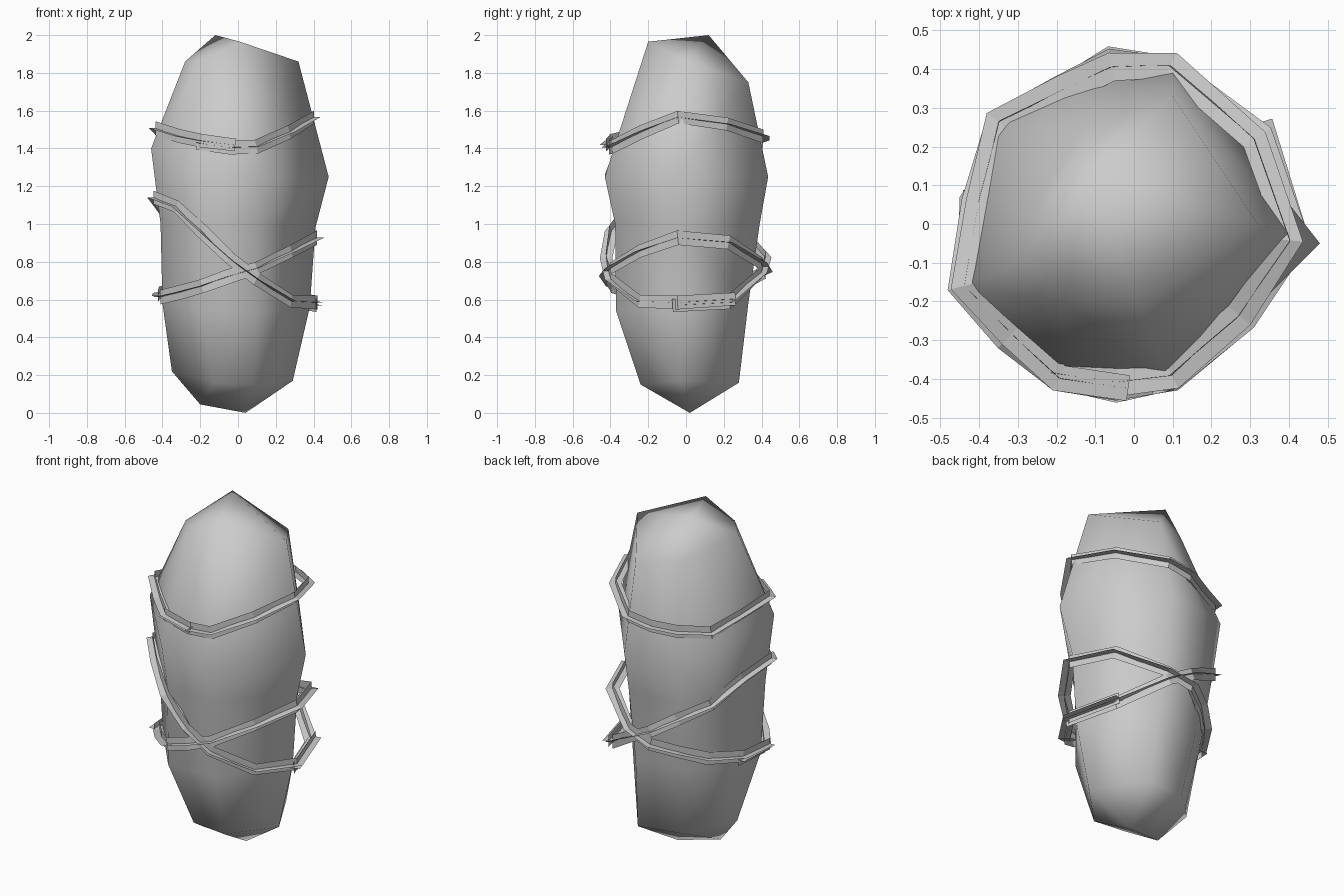
import bpy, bmesh, math, random
from mathutils import Vector
from mathutils.bvhtree import BVHTree

if "Cube" in bpy.data.objects:
    bpy.data.objects.remove(bpy.data.objects["Cube"])

random.seed(4)
stone = bpy.data.materials.new("grey stone")
stone.diffuse_color = (0.6, 0.6, 0.6, 1)
stone.use_nodes = True
stone.node_tree.nodes["Principled BSDF"].inputs["Base Color"].default_value = stone.diffuse_color


def finish(bm, name, angle):
    bmesh.ops.recalc_face_normals(bm, faces=bm.faces)
    mesh = bpy.data.meshes.new(name)
    bm.to_mesh(mesh)
    bm.free()
    mesh.materials.append(stone)
    ob = bpy.data.objects.new(name, mesh)
    bpy.context.collection.objects.link(ob)
    bpy.ops.object.select_all(action='DESELECT')
    ob.select_set(True)
    bpy.context.view_layer.objects.active = ob
    if angle:
        bpy.ops.object.shade_smooth_by_angle(angle=math.radians(angle))
    return ob


# Boulder: seven-cornered rings, bottom to top
rings = [
    [(.29, -.03, .17), (.12, .28, .16), (-.13, .24, .17), (-.26, .12, .2),
     (-.35, .02, .22), (-.13, -.23, .16), (.08, -.24, .15)],
    [(.38, -.03, .56), (.1, .33, .58), (-.2, .28, .58), (-.32, .17, .58),
     (-.40, -.13, .58), (-.2, -.37, .54), (.1, -.37, .54)],
    [(.41, -.03, .98), (.1, .39, 1.0), (-.2, .34, 1.0), (-.35, .24, 1.0),
     (-.41, -.16, 1.0), (-.2, -.375, 1.0), (.1, -.375, 1.0)],
    [(.48, -.05, 1.25), (.1, .435, 1.25), (-.2, .36, 1.28), (-.38, .27, 1.32),
     (-.46, -.17, 1.4), (-.2, -.43, 1.26), (.1, -.43, 1.25)],
    [(.32, 0, 1.86), (.1, .33, 1.75), (-.13, .24, 1.77), (-.24, .07, 1.85),
     (-.28, -.09, 1.86), (-.18, -.2, 1.87), (.01, -.2, 1.965)],
]
bm = bmesh.new()
loops = [[bm.verts.new(p) for p in ring] for ring in rings]
for low, high in zip(loops, loops[1:]):
    for i in range(7):
        j = (i + 1) % 7
        bm.faces.new((low[i], low[j], high[j], high[i]))
# Crown fan and two-pointed underside
peak = bm.verts.new((-.12, .12, 2))
for i in range(7):
    bm.faces.new((loops[-1][i], loops[-1][(i + 1) % 7], peak))
tip, heel = bm.verts.new((.04, .02, 0)), bm.verts.new((-.2, -.04, .045))
base = loops[0]
for i in range(7):
    bm.faces.new((base[(i + 1) % 7], base[i], heel if i in (2, 3, 4) else tip))
bm.faces.new((base[2], tip, heel))
bm.faces.new((base[5], heel, tip))
bmesh.ops.triangulate(bm, faces=bm.faces)
bmesh.ops.recalc_face_normals(bm, faces=bm.faces)
tree = BVHTree.FromBMesh(bm)
finish(bm, "boulder", 80)

# Vines: pairs of crossed strips looped round the boulder, ends overlapping
corners = [-6, 35, 77, 98, 118, 143, 172, 200, 222, 244, 264, 284, 319]
# smallest distance from the axis at each corner
least = [.41, .395, .41, .425, .39, .36, .41, .41, .41, .41, .425, .41, .375]


def vine(name, heights, start, slack):
    n = len(corners)
    pts = []
    for k in range(start, start + n + 2):
        a = math.radians(corners[k % n])
        d = Vector((math.cos(a), math.sin(a), 0))
        z = heights[k % n] + random.uniform(-.005, .005)
        lap = k >= start + n
        hit = tree.ray_cast(Vector((0, 0, z)) + d * 2, -d)[0]
        r = max(hit.xy.length + .022, least[k % n] + slack) + (.012 if lap else 0)
        pts.append((d * r + Vector((0, 0, z + (.015 if lap else 0))), d))
    bm = bmesh.new()
    sections = []
    for i, (p, d) in enumerate(pts):
        t = (pts[min(i + 1, len(pts) - 1)][0] - pts[max(i - 1, 0)][0]).normalized()
        out = (d - t * d.dot(t)).normalized()
        up = out.cross(t)
        # run the loose ends on a little
        if i in (0, len(pts) - 1):
            p = p + t * (.03 if i else -.03)
        w = random.uniform(.032, .039)
        sections.append([p + v * w for v in (up, -up, out, -out)])
    # upright strip, then flat strip
    for s in (0, 2):
        edge = [(bm.verts.new(q[s]), bm.verts.new(q[s + 1])) for q in sections]
        for a, b in zip(edge, edge[1:]):
            bm.faces.new((a[0], a[1], b[1], b[0]))
    finish(bm, name, 0)


vine("upper_vine", [1.57, 1.53, 1.46, 1.44, 1.42, 1.43, 1.47, 1.51, 1.47,
                    1.43, 1.41, 1.41, 1.49], 9, -.015)
vine("falling_vine", [.57, .59, .74, .82, .9, 1.0, 1.09, 1.14, 1.09,
                      .96, .82, .71, .59], 0, 0)
vine("rising_vine", [.93, .90, .79, .75, .71, .66, .62, .61, .64,
                     .67, .72, .77, .86], 6, 0)
